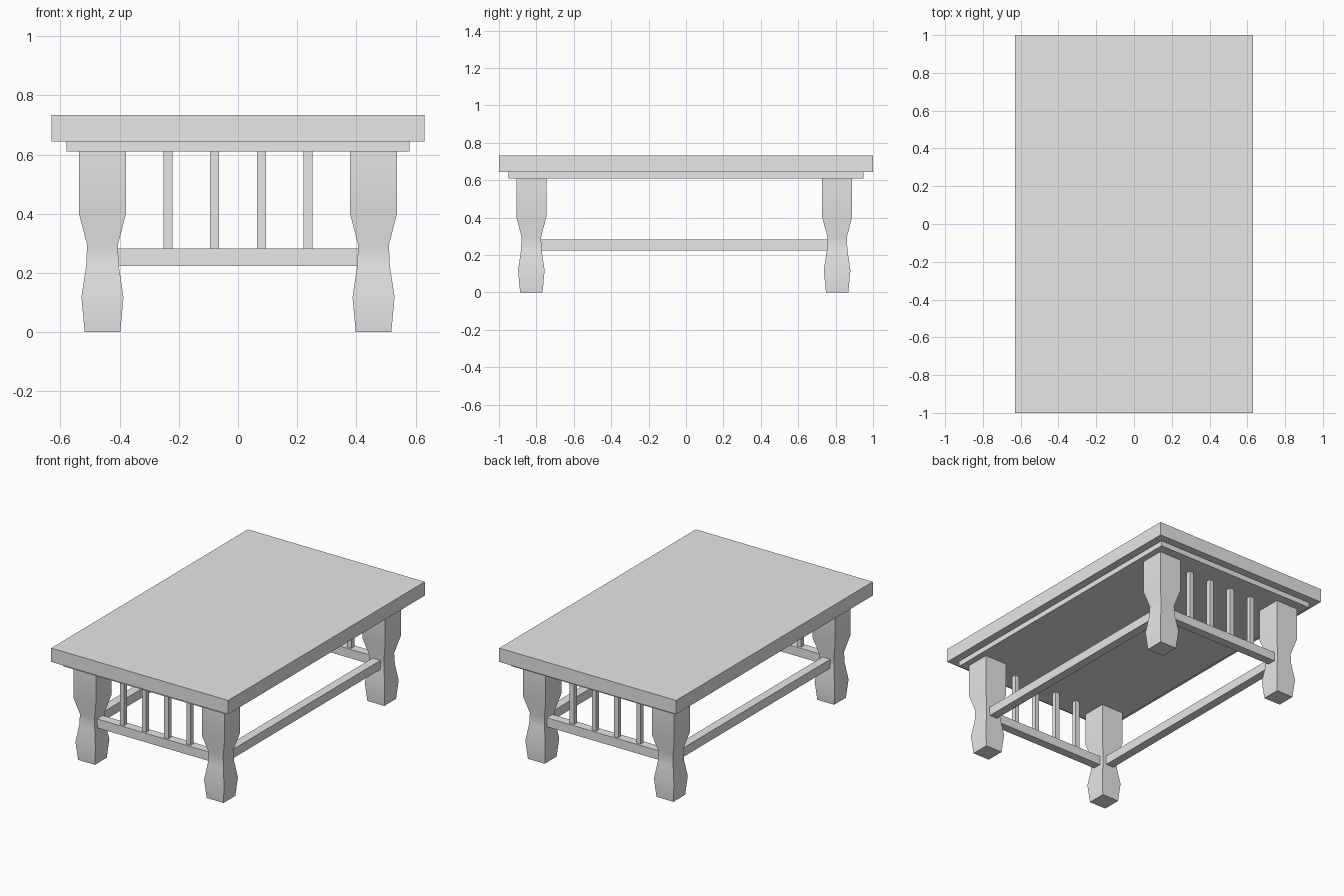
import bpy
import bmesh

cube = bpy.data.objects.get("Cube")
if cube:
    bpy.data.objects.remove(cube, do_unlink=True)

grey = bpy.data.materials.new("light_grey")
grey.use_nodes = True
grey.diffuse_color = (0.8, 0.8, 0.8, 1)
grey.node_tree.nodes["Principled BSDF"].inputs["Base Color"].default_value = (0.8, 0.8, 0.8, 1)

LEG_X = 0.458
FRONT_Y, BACK_Y = -0.827, 0.808
RAIL_Z = (0.224, 0.282)
APRON_Z, TOP_Z, TOTAL_Z = 0.61, 0.644, 0.733


def add_object(name, bm):
    bmesh.ops.recalc_face_normals(bm, faces=bm.faces)
    mesh = bpy.data.meshes.new(name)
    bm.to_mesh(mesh)
    bm.free()
    mesh.materials.append(grey)
    obj = bpy.data.objects.new(name, mesh)
    bpy.context.collection.objects.link(obj)
    return obj


def box(name, xs, ys, zs):
    """Box spanning the given x, y and z ranges."""
    bm = bmesh.new()
    bmesh.ops.create_cube(bm, size=1)
    for v in bm.verts:
        v.co = [r[0] if c < 0 else r[1] for c, r in zip(v.co, (xs, ys, zs))]
    return add_object(name, bm)


def leg(name, x, y):
    """Square leg lofted through (half width, height) steps."""
    profile = [(0.06, 0), (0.071, 0.118), (0.055, 0.225),
               (0.052, 0.295), (0.08, 0.403), (0.08, APRON_Z)]
    bm = bmesh.new()
    rings = [[bm.verts.new((x + sx * w, y + sy * w, z))
              for sx, sy in ((-1, -1), (1, -1), (1, 1), (-1, 1))]
             for w, z in profile]
    for low, high in zip(rings, rings[1:]):
        for i in range(4):
            j = (i + 1) % 4
            bm.faces.new((low[i], low[j], high[j], high[i]))
    bm.faces.new(rings[0])
    bm.faces.new(rings[-1])
    obj = add_object(name, bm)
    bpy.ops.object.select_all(action='DESELECT')
    obj.select_set(True)
    bpy.context.view_layer.objects.active = obj
    bpy.ops.object.shade_smooth_by_angle(angle=0.6)


# Table top and the thinner slab below it
box("table_top", (-0.63, 0.63), (-1, 1), (TOP_Z, TOTAL_Z))
box("under_slab", (-0.579, 0.579), (-0.95, 0.948), (APRON_Z, TOP_Z))

# Legs, end rails and their upright slats
for end, y in (("front", FRONT_Y), ("back", BACK_Y)):
    for side, s in (("left", 1), ("right", -1)):
        leg(f"{end}_{side}_leg", s * LEG_X, y)
    box(f"{end}_rail", (-0.41, 0.41), (y - 0.028, y + 0.028), RAIL_Z)
    for i in range(4):
        x = (i - 1.5) * 0.158
        box(f"{end}_slat_{i + 1}", (x - 0.015, x + 0.015),
            (y - 0.015, y + 0.015), (RAIL_Z[1], APRON_Z))

# Long side stretchers
for side, s in (("left", 1), ("right", -1)):
    x = s * LEG_X
    box(f"{side}_stretcher", (x - 0.028, x + 0.028),
        (FRONT_Y + 0.04, BACK_Y - 0.04), RAIL_Z)
